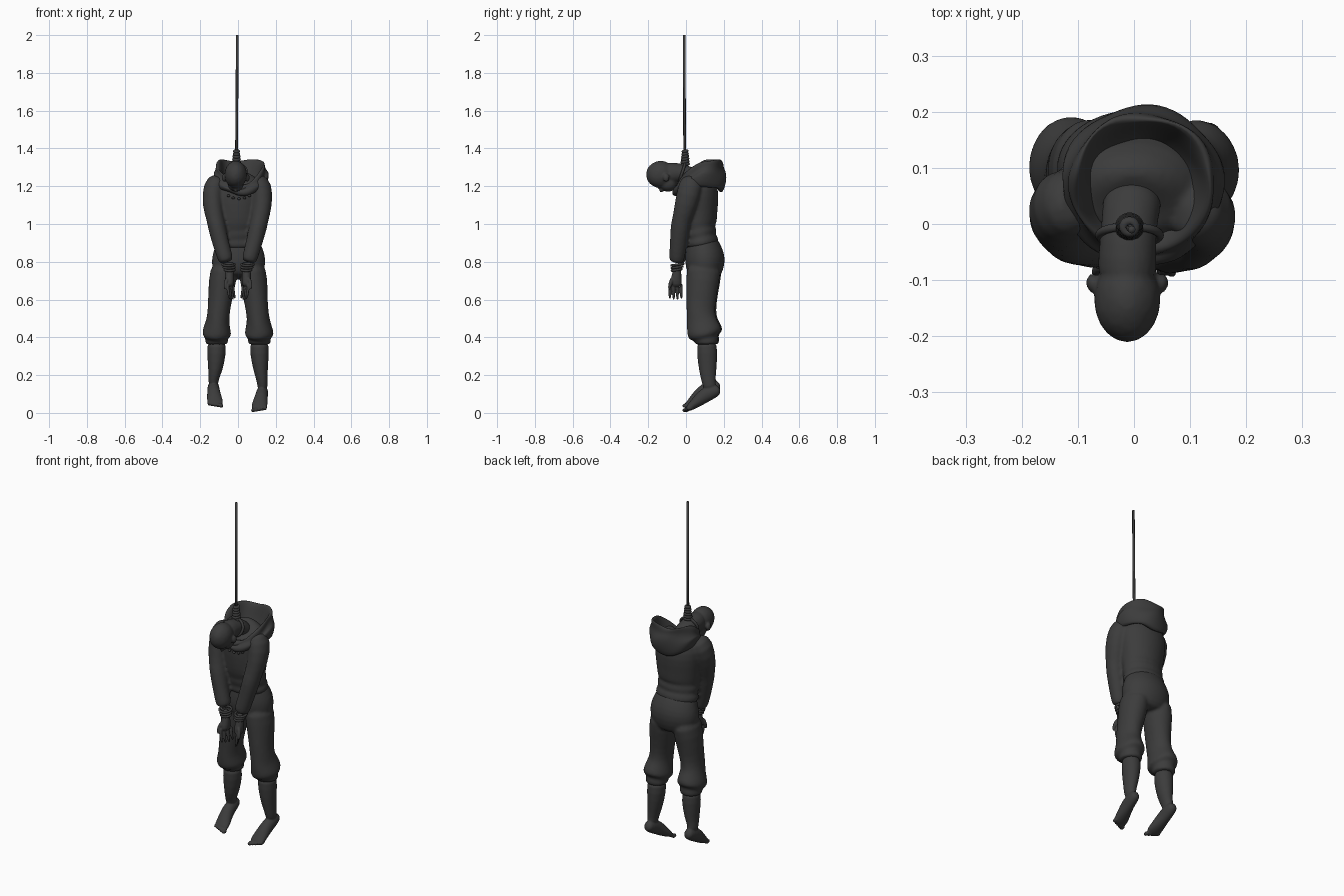
import bpy, bmesh, math
from mathutils import Vector, Matrix

mat = bpy.data.materials.new("dark_grey")
mat.diffuse_color = (0.045, 0.045, 0.045, 1)


def loft(bm, rings, n=16, fold=0.0, cap=True):
    """Skin elliptical rings (x, y, z, rx, ry) set square to their path."""
    pts = [Vector(r[:3]) for r in rings]
    loops = []
    for i, r in enumerate(rings):
        t = (pts[min(i + 1, len(pts) - 1)] - pts[max(i - 1, 0)]).normalized()
        u = (Vector((1, 0, 0)) - t * t.x).normalized()
        v = t.cross(u)
        loop = []
        for k in range(n):
            a = 2 * math.pi * k / n
            f = 1 + fold * math.sin(3 * a + 2.3 * i)
            loop.append(bm.verts.new(pts[i] + u * r[3] * f * math.cos(a) + v * r[4] * f * math.sin(a)))
        loops.append(loop)
    skin(bm, loops)
    if cap:
        bm.faces.new(loops[0])
        bm.faces.new(loops[-1])


def skin(bm, loops):
    n = len(loops[0])
    for a, b in zip(loops, loops[1:]):
        for k in range(n):
            bm.faces.new((a[k], a[(k + 1) % n], b[(k + 1) % n], b[k]))


def ball(bm, c, r):
    bmesh.ops.create_icosphere(bm, subdivisions=2, radius=1,
                               matrix=Matrix.Translation(c) @ Matrix.Diagonal((*r, 1)))


def ring(bm, c, rx, ry, r, tilt=0.0, n=20, m=6):
    """Small torus for rope turns and cuffs."""
    rot = Matrix.Rotation(tilt, 3, 'X')
    loops = []
    for j in range(m + 1):
        b = 2 * math.pi * j / m
        loops.append([bm.verts.new(Vector(c) + rot @ Vector((
            (rx + r * math.cos(b)) * math.cos(2 * math.pi * k / n),
            (ry + r * math.cos(b)) * math.sin(2 * math.pi * k / n),
            r * math.sin(b)))) for k in range(n)])
    skin(bm, loops)
    bmesh.ops.remove_doubles(bm, verts=loops[0] + loops[-1], dist=1e-6)


def finish(name, bm, voxel=0, subsurf=1):
    bmesh.ops.recalc_face_normals(bm, faces=bm.faces)
    me = bpy.data.meshes.new(name)
    bm.to_mesh(me)
    bm.free()
    for p in me.polygons:
        p.use_smooth = True
    ob = bpy.data.objects.new(name, me)
    bpy.context.collection.objects.link(ob)
    me.materials.append(mat)
    if subsurf:
        ob.modifiers.new("round", 'SUBSURF').levels = subsurf
        ob.modifiers["round"].render_levels = subsurf
    if voxel:
        m = ob.modifiers.new("fuse", 'REMESH')
        m.mode, m.voxel_size, m.use_smooth_shade = 'VOXEL', voxel, True
        s = ob.modifiers.new("soften", 'SMOOTH')
        s.factor, s.iterations = 0.5, 2
    return ob


# Top: torso with bunched waistband, both sleeves
bm = bmesh.new()
loft(bm, [(0, .085, .875, .11, .08), (0, .083, .89, .127, .091), (0, .08, .915, .127, .092),
          (0, .076, .93, .115, .082), (0, .073, .945, .122, .09), (0, .072, .965, .122, .09),
          (0, .068, .98, .115, .085), (0, .066, 1.0, .124, .098), (0, .065, 1.06, .127, .102),
          (0, .066, 1.15, .142, .11), (0, .066, 1.21, .137, .098), (0, .06, 1.25, .09, .07),
          (0, .05, 1.26, .05, .05)], 20, .015)
sleeve = [(.085, .045, 1.245, .05, .052), (.125, .036, 1.2, .063, .07), (.13, .008, 1.1, .055, .06),
          (.114, -.014, 1.02, .046, .051), (.107, -.02, .99, .05, .053), (.086, -.03, .9, .044, .046),
          (.062, -.038, .82, .043, .044), (.055, -.042, .795, .036, .036)]
for s in (-1, 1):
    loft(bm, [(s * x - (.006 if s < 0 else 0), y - (.01 if s > 0 else 0), z, a, b)
              for x, y, z, a, b in sleeve], 14, .04)
finish("hooded_top", bm, .008)

# Sleeve cuffs and wrist bindings
bm = bmesh.new()
for s in (-1, 1):
    for i in range(3):
        ring(bm, (s * (.05 - .003 * i), -.045 - .002 * i, .785 - .014 * i),
             .032 - .003 * i, .032 - .003 * i, .008, .15)
finish("wrist_bands", bm)

# Hood: hollow, creased cowl, high at the back with lapels meeting on the chest
bm = bmesh.new()
rows = [(.58, 1.215, 1.19), (.70, 1.25, 1.195), (.78, 1.30, 1.20), (.86, 1.335, 1.205), (.93, 1.34, 1.20),
        (.97, 1.325, 1.19), (.95, 1.30, 1.18), (1.04, 1.275, 1.175), (1.08, 1.24, 1.165),
        (1.05, 1.20, 1.155), (.95, 1.165, 1.15), (.8, 1.18, 1.155)]
loops = []
for i, (s, zb, zf) in enumerate(rows):
    loop = []
    for k in range(32):
        a = 2 * math.pi * k / 32
        b = min(1, max(0, (math.sin(a) + 1) / 1.1)) ** .7
        f = s * (1 + .03 * math.sin(5 * a + .9 * i))
        # bottom edge sweeps up over the shoulders
        lift = .03 * math.cos(a) ** 2 if i > 7 else 0
        loop.append(bm.verts.new((.015 + .136 * f * math.cos(a),
                                  .073 + (.13 if math.sin(a) > 0 else .138) * f * math.sin(a),
                                  zf + (zb - zf) * b + lift + .007 * math.sin(4 * a + i))))
    loops.append(loop)
skin(bm, loops)
finish("hood", bm)

# Drawstring beads
bm = bmesh.new()
for x, z in ((-.05, 1.15), (-.025, 1.138), (.005, 1.134), (.035, 1.138), (.06, 1.15)):
    ball(bm, (x, -.045, z), (.009, .007, .007))
finish("beads", bm, subsurf=0)

# Trousers: hips and gathered legs
bm = bmesh.new()
loft(bm, [(0, .085, .93, .105, .075), (0, .088, .89, .122, .09), (.003, .098, .84, .14, .105),
          (.003, .102, .8, .145, .108), (.003, .095, .74, .137, .095), (.003, .09, .71, .11, .07)], 20)
leg = [(.07, .095, .8, .07, .1), (.083, .09, .7, .076, .088), (.097, .078, .58, .062, .078),
       (.104, .078, .52, .06, .077), (.108, .084, .48, .063, .082), (.112, .096, .435, .077, .094),
       (.113, .1, .41, .079, .092), (.113, .105, .397, .06, .062), (.113, .108, .385, .062, .064),
       (.113, .109, .37, .061, .062), (.113, .109, .36, .054, .056)]
for s in (-1, 1):
    loft(bm, [(s * x, y + (.006 if s < 0 else 0), z, a, b) for x, y, z, a, b in leg], 16, .03)
finish("trousers", bm, .008)

# Bare lower legs with feet pointing down
for s, side in ((-1, "left"), (1, "right")):
    up, out = (.024, .008) if s < 0 else (0, 0)
    bm = bmesh.new()
    loft(bm, [(s * .113, .109, .39, .05, .053), (s * .113, .112, .32, .053, .057),
              (s * .12, .115, .22, .038, .047), (s * .13, .12, .16 + up, .028, .036),
              (s * .13, .13, .12 + up, .028, .036)], 14)
    loft(bm, [(s * .13, .182, .125 + up, .022, .022), (s * .13, .15, .115 + up, .032, .036),
              (s * (.126 + out / 2), .1, .095 + up, .033, .042), (s * (.118 + out), .058, .06 + up, .04, .032),
              (s * (.112 + out), .022, .03 + up, .044, .02), (s * (.111 + out), .004, .018 + up, .04, .013)], 14)
    for i in range(5):
        ball(bm, (s * (.08 + out + .0165 * i), -.002 + .005 * i, .014 + .003 * i + up),
             (.0115 - .001 * i, .02, .0125))
    finish(side + "_lower_leg", bm, .005)

# Hands with fingers
for s, side in ((-1, "left"), (1, "right")):
    bm = bmesh.new()
    wx = s * .045
    loft(bm, [(wx, -.045, .79, .022, .022), (wx, -.048, .74, .024, .023), (wx, -.053, .7, .026, .033),
              (wx * .9, -.054, .665, .021, .034)], 12)
    for i in range(4):
        y, x = -.084 + .02 * i, wx * .9 + s * (.014 - .009 * i)
        tip = .588 + .008 * abs(i - 1.5)
        loft(bm, [(x, y, .69, .0095, .0095), (x - s * .002, y - .003, .64, .009, .009),
                  (x - s * .012, y, tip, .007, .007)], 8)
    loft(bm, [(wx + s * .008, -.07, .72, .012, .012), (wx + s * .024, -.084, .685, .011, .011),
              (wx + s * .022, -.09, .65, .008, .008)], 8)
    finish(side + "_hand", bm, .004)

# Bowed head and neck
bm = bmesh.new()
hx = -.012
loft(bm, [(0, .06, 1.2, .055, .05), (-.004, .035, 1.25, .053, .05), (-.01, -.01, 1.272, .05, .046),
          (hx, -.06, 1.27, .053, .058), (hx, -.11, 1.265, .056, .062)], 16)
ball(bm, (hx, -.134, 1.262), (.064, .083, .078))
ball(bm, (hx, -.094, 1.217), (.047, .051, .05))
ball(bm, (hx, -.13, 1.18), (.01, .014, .014))
for s in (-1, 1):
    ball(bm, (hx + s * .062, -.105, 1.245), (.012, .018, .024))
finish("head", bm, .006)

# Rope: loop, coils and line
bm = bmesh.new()
ring(bm, (-.008, -.02, 1.272), .055, .05, .009, 1.25)
for i in range(6):
    ring(bm, (-.008, -.005, 1.315 + .014 * i), .018 - .0015 * i, .018 - .0015 * i, .01, .2)
finish("rope_coils", bm)
bm = bmesh.new()
loft(bm, [(-.008, -.006, 1.3, .008, .008), (-.006, -.008, 1.6, .007, .007), (-.004, -.01, 2.0, .007, .007)], 8)
finish("rope_line", bm, subsurf=0)
